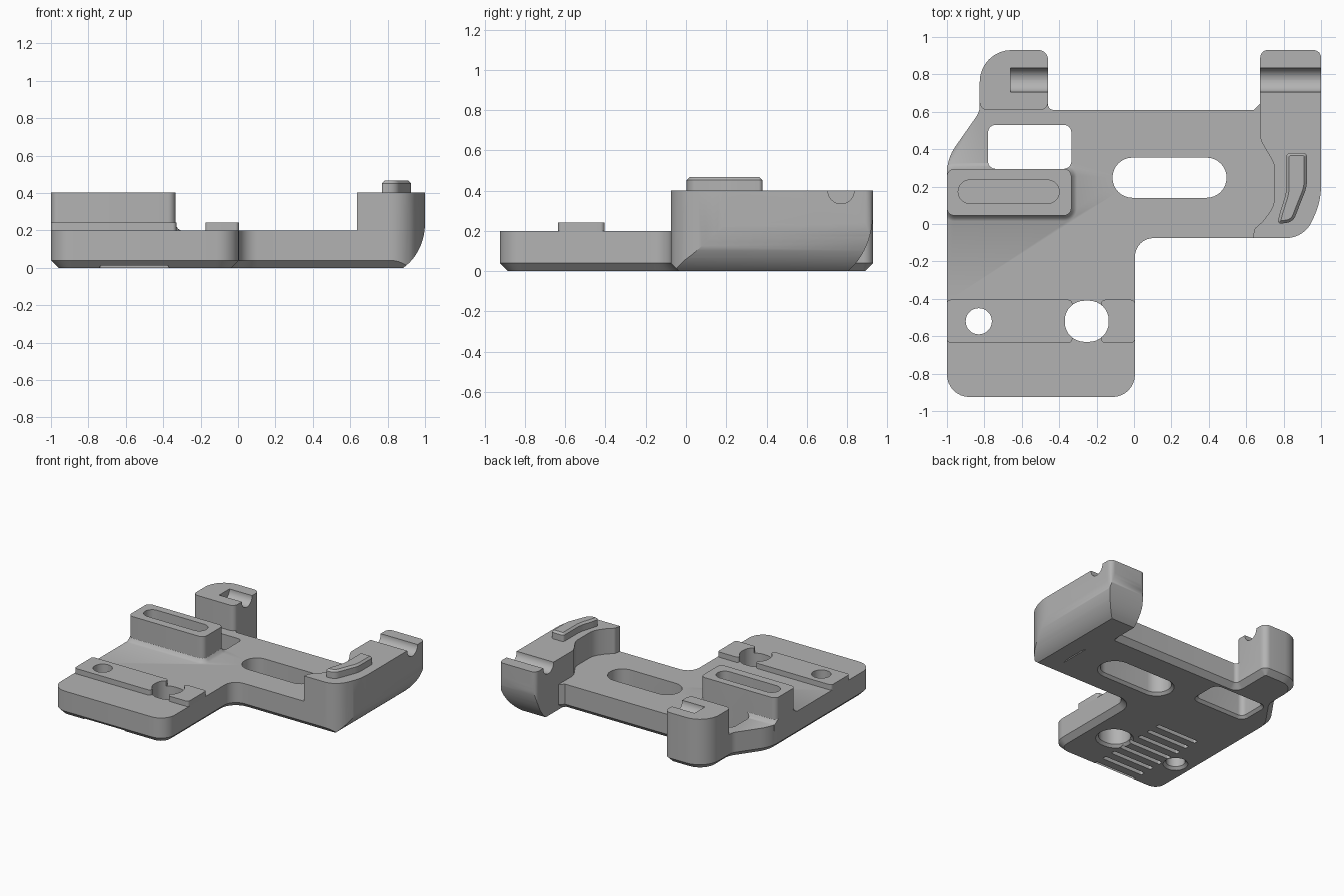
import bpy, bmesh, math
from mathutils import Vector

cube = bpy.data.objects.get("Cube")
if cube:
    bpy.data.objects.remove(cube, do_unlink=True)

grey = bpy.data.materials.new("mid grey")
grey.use_nodes = True
COLOUR = (0.45, 0.45, 0.45, 1)
grey.diffuse_color = COLOUR
grey.node_tree.nodes["Principled BSDF"].inputs["Base Color"].default_value = COLOUR


def rounded(corners, steps=8):
    """Outline from (x, y, radius) corners, each replaced by an arc."""
    out = []
    for i, (x, y, r) in enumerate(corners):
        p = Vector((x, y))
        if r == 0:
            out.append(p)
            continue
        a = (Vector(corners[i - 1][:2]) - p).normalized()
        b = (Vector(corners[(i + 1) % len(corners)][:2]) - p).normalized()
        half = a.angle(b) / 2
        centre = p + (a + b).normalized() * r / math.sin(half)
        start = p + a * r / math.tan(half) - centre
        end = p + b * r / math.tan(half) - centre
        sweep = math.pi - 2 * half
        for k in range(steps + 1):
            t = k / steps
            out.append(centre + (start * math.sin((1 - t) * sweep)
                                 + end * math.sin(t * sweep)) / math.sin(sweep))
    return out


def rect(x0, x1, y0, y1, r):
    return rounded([(x0, y0, r), (x1, y0, r), (x1, y1, r), (x0, y1, r)])


def inset(points, d):
    """Move a counter-clockwise outline inward by d."""
    out = []
    for i, p in enumerate(points):
        a = (p - points[i - 1]).normalized()
        b = (points[(i + 1) % len(points)] - p).normalized()
        na, nb = Vector((-a.y, a.x)), Vector((-b.y, b.x))
        out.append(p + (na + nb) * d / (1 + na.dot(nb)))
    return out


def loft(name, outline, layers, axis="z"):
    """Solid through (height, inset) layers of one outline along an axis."""
    place = {"z": lambda u, v, w: (u, v, w),
             "y": lambda u, v, w: (u, w, v),
             "x": lambda u, v, w: (w, u, v)}[axis]
    bm = bmesh.new()
    rings = [[bm.verts.new(place(p.x, p.y, h)) for p in inset(outline, d)]
             for h, d in layers]
    n = len(outline)
    for low, high in zip(rings, rings[1:]):
        for i in range(n):
            j = (i + 1) % n
            bm.faces.new((low[i], low[j], high[j], high[i]))
    bm.faces.new(rings[0][::-1])
    bm.faces.new(rings[-1])
    bmesh.ops.recalc_face_normals(bm, faces=bm.faces)
    mesh = bpy.data.meshes.new(name)
    bm.to_mesh(mesh)
    bm.free()
    mesh.materials.append(grey)
    ob = bpy.data.objects.new(name, mesh)
    bpy.context.collection.objects.link(ob)
    return ob


def combine(target, tool, operation):
    bpy.context.view_layer.objects.active = target
    mod = target.modifiers.new(operation.lower(), "BOOLEAN")
    mod.object, mod.operation, mod.solver = tool, operation, "EXACT"
    bpy.ops.object.modifier_apply(modifier=mod.name)
    bpy.data.objects.remove(tool, do_unlink=True)


def cut(target, outline, layers, axis="z"):
    combine(target, loft("cutter", outline, layers, axis), "DIFFERENCE")


def rounded_edge(far, rx, z0, rz, near):
    """Side profile whose lower far edge is a big curve."""
    low = math.asin(z0 / rz)
    arc = [Vector((far - rx + rx * math.cos(low * (1 - k / 12)),
                   z0 - rz * math.sin(low * (1 - k / 12)))) for k in range(13)]
    return near + arc + [Vector((far, 0.5)), Vector((near[0].x, 0.5))]


# Base plate with a chamfered lower rim
body = loft("mount_body", rounded([
    (-1, -0.925, 0.12), (0.005, -0.925, 0.12), (0.005, -0.075, 0.1),
    (0.78, -0.075, 0), (0.78, 0.65, 0), (0.68, 0.65, 0), (0.64, 0.61, 0),
    (-0.46, 0.61, 0.03), (-0.46, 0.93, 0.05), (-0.825, 0.93, 0.17),
    (-0.825, 0.6, 0.1), (-1, 0.35, 0.25)]), [(0, 0.04), (0.04, 0), (0.2, 0)])

# Rear post with a half-round notch
post = loft("rear_post", rounded([
    (-0.825, 0.61, 0.04), (-0.46, 0.61, 0.04), (-0.46, 0.93, 0.05),
    (-0.825, 0.93, 0.17)]), [(0.1, 0), (0.402, 0)])
notch = rect(0.705, 0.835, 0.335, 0.465, 0.0649)
cut(post, notch, [(-0.66, 0), (-0.4, 0)], "x")
combine(body, post, "UNION")

# Side arm: curved inner wall, swept outer and rear lower edges
arm = loft("side_arm", rounded([
    (0.635, -0.075, 0), (0.91, -0.075, 0.15), (1, 0.12, 0.4), (1, 0.93, 0.04),
    (0.675, 0.93, 0.04), (0.675, 0.45, 0.1), (0.752, 0.32, 0.12),
    (0.752, 0.1, 0.15), (0.69, 0.015, 0), (0.645, -0.025, 0.03)]),
    [(0, 0), (0.402, 0)])
combine(arm, loft("side_sweep", rounded_edge(1, 0.24, 0.24, 0.28, [Vector((0.5, 0))]),
                  [(-0.5, 0), (1.2, 0)], "y"), "INTERSECT")
combine(arm, loft("rear_sweep", rounded_edge(
    0.93, 0.26, 0.3, 0.35, [Vector((-0.075, 0.04)), Vector((-0.035, 0))]),
    [(0.4, 0), (1.2, 0)], "x"), "INTERSECT")
cut(arm, notch, [(0.5, 0), (1.2, 0)], "x")
combine(body, arm, "UNION")

# Curved key on top of the arm
key = loft("arm_key", rounded([
    (0.765, 0, 0.015), (0.85, 0.01, 0.06), (0.925, 0.2, 0.2), (0.925, 0.38, 0.02),
    (0.815, 0.38, 0.02), (0.815, 0.17, 0.25), (0.78, 0.06, 0.1)]),
    [(0.38, 0), (0.452, 0), (0.467, 0.015)])
combine(body, key, "UNION")

# Slotted block with a flared foot
block = loft("slotted_block", rect(-1, -0.335, 0.045, 0.295, 0.04),
             [(0.15, -0.03), (0.2, -0.03), (0.209, -0.014), (0.23, 0), (0.402, 0)])
combine(block, loft("block_limit", rect(-1, 0, -0.5, 0.5, 0), [(0, 0), (1, 0)]),
        "INTERSECT")
cut(block, rect(-0.94, -0.4, 0.11, 0.235, 0.062), [(0.3, 0), (0.6, 0)])
combine(body, block, "UNION")

# Raised strip in two pieces
for x0, x1 in ((-1, -0.33), (-0.175, 0.005)):
    strip = loft("raised_strip", rect(x0, x1, -0.635, -0.405, 0.02),
                 [(0.1, 0), (0.242, 0)])
    combine(body, strip, "UNION")

# Through openings with chamfered lower rims
for x0, x1, y0, y1, r in ((-0.78, -0.335, 0.295, 0.53, 0.04),
                          (-0.115, 0.495, 0.14, 0.355, 0.107),
                          (-0.37, -0.135, -0.63, -0.41, 0.105),
                          (-0.9, -0.76, -0.59, -0.45, 0.0699)):
    cut(body, rect(x0, x1, y0, y1, r),
        [(-0.01, -0.03), (0.02, 0), (0.6, 0)])

# Row of shallow grooves underneath
for i in range(8):
    y = -0.88 + i * 0.1
    cut(body, rect(-0.74, -0.37, y - 0.018, y + 0.018, 0.012),
        [(-0.1, 0), (0.04, 0)])

bpy.ops.object.select_all(action="DESELECT")
body.select_set(True)
bpy.context.view_layer.objects.active = body
bpy.ops.object.shade_smooth_by_angle(angle=math.radians(30))
